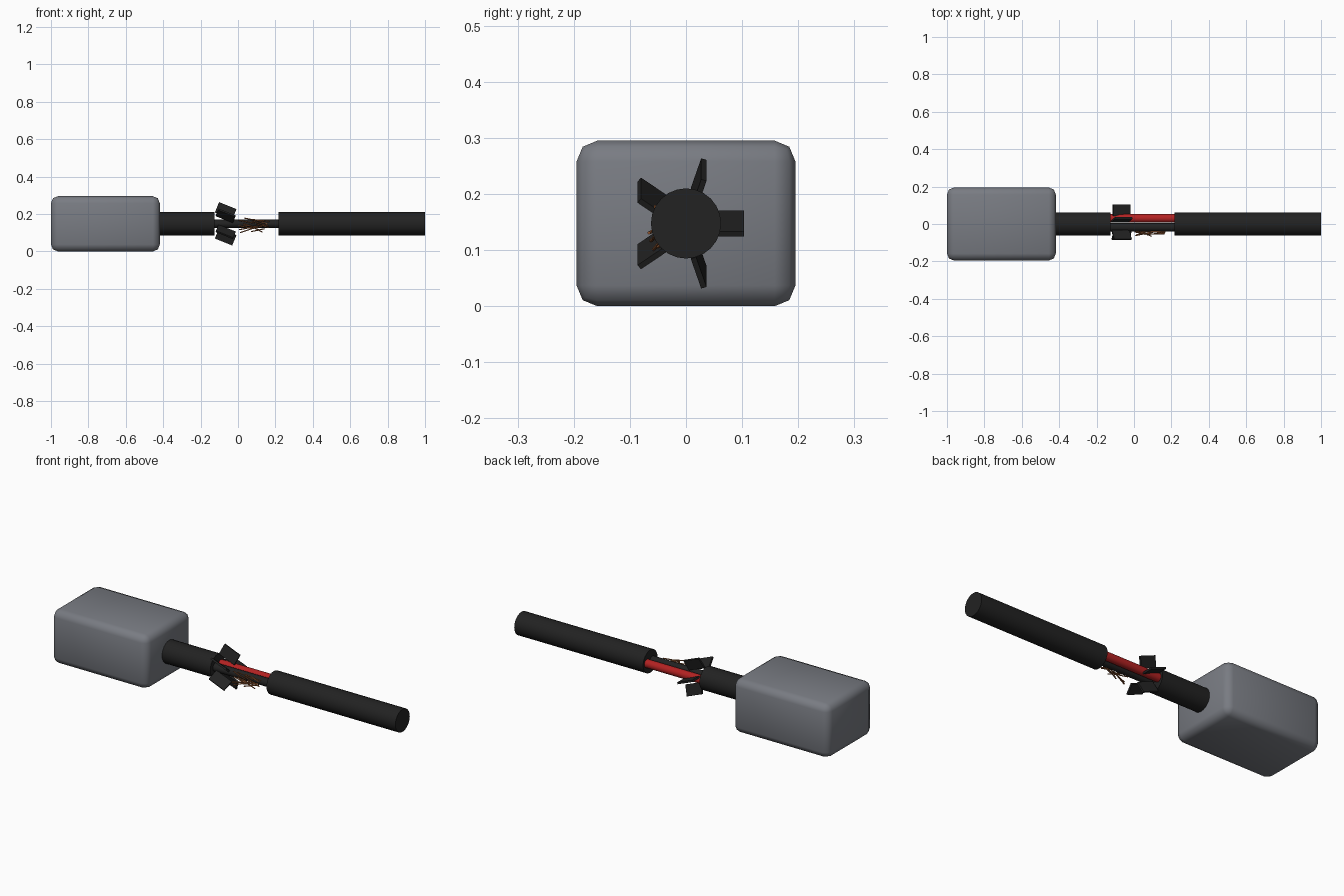
import bpy, math, random
from mathutils import Matrix, Vector

if "Cube" in bpy.data.objects:
    bpy.data.objects.remove(bpy.data.objects["Cube"])

random.seed(4)
CZ = 0.1475          # height of the cable axis


def material(name, rgb):
    m = bpy.data.materials.new(name)
    m.diffuse_color = (*rgb, 1)
    m.use_nodes = True
    m.node_tree.nodes["Principled BSDF"].inputs["Base Color"].default_value = m.diffuse_color
    return m


GREY = material("grey_casing", (0.19, 0.20, 0.225))
BLACK = material("black_rubber", (0.016, 0.016, 0.016))
RED = material("red_insulation", (0.45, 0.016, 0.016))
COPPER = material("copper", (0.33, 0.11, 0.035))


def finish(name, mat, smooth=None):
    o = bpy.context.object
    o.name = name
    o.data.materials.append(mat)
    if smooth:
        bpy.ops.object.shade_smooth_by_angle(angle=math.radians(smooth))
    return o


def rod(name, a, b, radius, mat, sides=24):
    a, b = Vector(a), Vector(b)
    bpy.ops.mesh.primitive_cylinder_add(
        vertices=sides, radius=radius, depth=(b - a).length, location=(a + b) / 2,
        rotation=(b - a).to_track_quat('Z', 'Y').to_euler())
    return finish(name, mat, 40)


# Rounded casing
bpy.ops.mesh.primitive_cube_add(size=1, location=(-0.709, 0, CZ))
box = bpy.context.object
box.scale = (0.582, 0.39, 0.295)
bpy.ops.object.transform_apply(location=False, rotation=False, scale=True)
bevel = box.modifiers.new("rounding", 'BEVEL')
bevel.width = 0.037
bevel.segments = 2
bpy.ops.object.modifier_apply(modifier="rounding")
finish("casing", GREY)
bpy.ops.object.shade_smooth()

# Outer cable sheath in two lengths
rod("sheath_short", (-0.45, 0, CZ), (-0.125, 0, CZ), 0.0625, BLACK)
rod("sheath_long", (0.217, 0, CZ), (1, 0, CZ), 0.0625, BLACK)

# Exposed inner wires
rod("red_wire", (-0.15, 0.03, CZ), (0.24, 0.03, CZ), 0.0225, RED, 16)
rod("black_wire", (-0.15, -0.018, CZ), (0.24, -0.018, CZ), 0.0225, BLACK, 16)

# Torn sheath flaps, fanned around the axis and tipped together
for i in range(5):
    ang = math.radians(72 * i)
    bpy.ops.mesh.primitive_cube_add(size=1)
    flap = finish(f"sheath_flap_{i + 1}", BLACK)
    flap.matrix_world = (
        Matrix.Translation((-0.066, 0.073 * math.cos(ang), CZ + 0.073 * math.sin(ang)))
        @ Matrix.Rotation(math.radians(22), 4, 'Y') @ Matrix.Rotation(ang, 4, 'X')
        @ Matrix.Diagonal((0.1, 0.06, 0.01, 1)))

# Frayed copper strands beside the black wire
for i in range(14):
    mid = Vector((random.uniform(0.04, 0.13), random.uniform(-0.055, -0.035),
                  CZ + random.uniform(-0.035, 0.025)))
    half = Vector((random.uniform(0.03, 0.05), random.uniform(-0.015, 0.015),
                   random.uniform(-0.02, 0.016)))
    rod(f"copper_strand_{i + 1}", mid - half, mid + half, 0.003, COPPER, 6)
